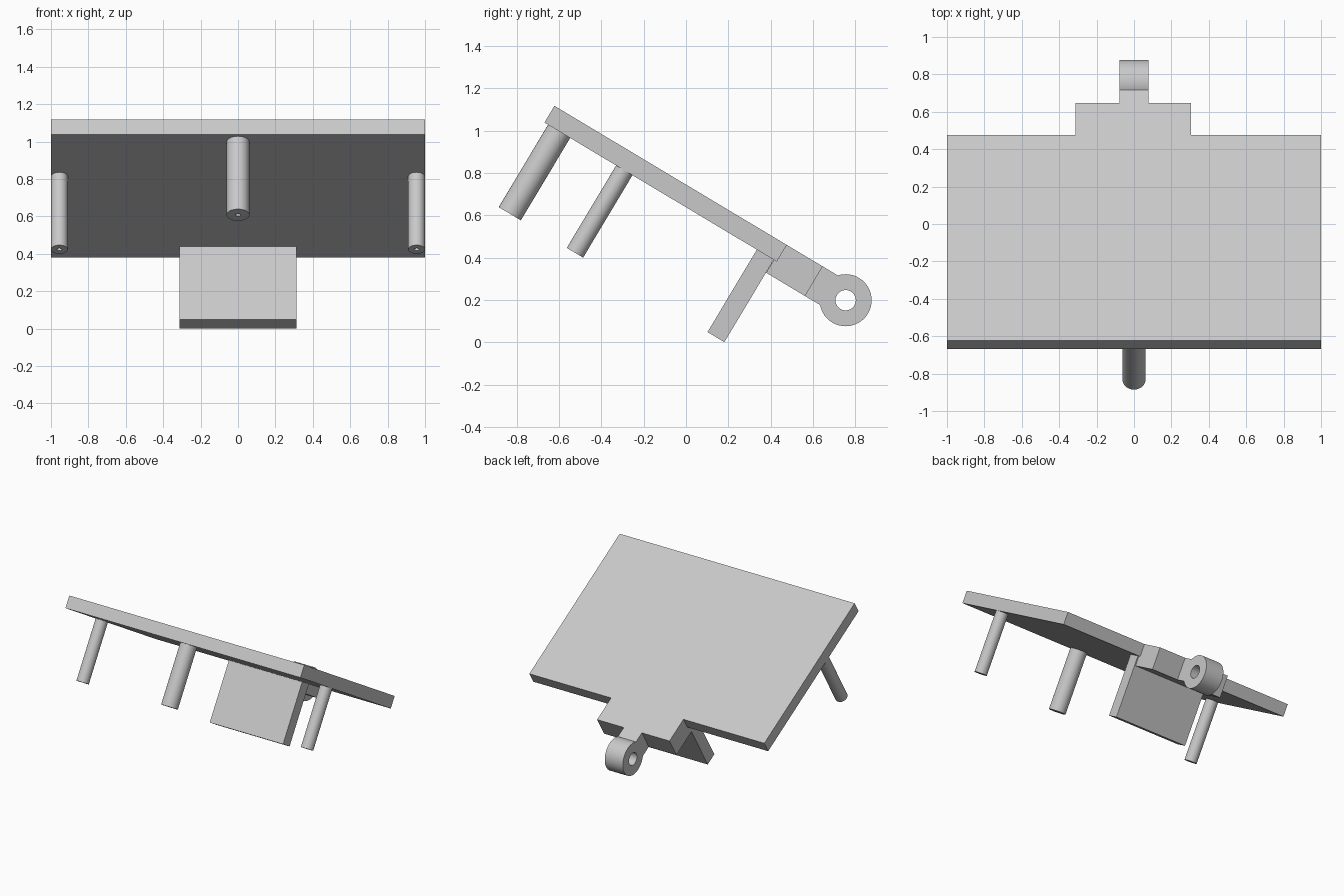
import bpy, bmesh, math
from mathutils import Matrix, Vector

cube = bpy.data.objects.get("Cube")
if cube:
    bpy.data.objects.remove(cube, do_unlink=True)

grey = bpy.data.materials.new("light_grey")
grey.use_nodes = True
colour = (0.58, 0.58, 0.58, 1)
grey.diffuse_color = colour
grey.node_tree.nodes["Principled BSDF"].inputs["Base Color"].default_value = colour

# Everything is modelled flat, measured from the raised top edge, then tilted.
TILT = Matrix.Translation((0, -0.622, 1.118)) @ Matrix.Rotation(math.radians(-30.9), 4, 'X')
THICK = 0.092      # board thickness
LEG_END = -0.546   # depth of all the leg ends
BLOCK = 0.163      # hinge block thickness


def finish(bm, name, smooth=False):
    bmesh.ops.recalc_face_normals(bm, faces=bm.faces)
    bm.transform(TILT)
    mesh = bpy.data.meshes.new(name)
    bm.to_mesh(mesh)
    bm.free()
    mesh.materials.append(grey)
    obj = bpy.data.objects.new(name, mesh)
    bpy.context.collection.objects.link(obj)
    if smooth:
        bpy.ops.object.select_all(action='DESELECT')
        obj.select_set(True)
        bpy.context.view_layer.objects.active = obj
        bpy.ops.object.shade_smooth_by_angle(angle=math.radians(35))
    return obj


def box(name, low, high):
    low, high = Vector(low), Vector(high)
    bm = bmesh.new()
    bmesh.ops.create_cube(bm, size=1)
    bmesh.ops.scale(bm, vec=high - low, verts=bm.verts)
    bmesh.ops.translate(bm, vec=(low + high) / 2, verts=bm.verts)
    return finish(bm, name)


def lathe(name, profile, place, closed=False):
    """Spin (radius, height) points around z, then put them in place."""
    bm = bmesh.new()
    verts = [bm.verts.new((r, 0, h)) for r, h in profile]
    pairs = list(zip(verts, verts[1:]))
    if closed:
        pairs.append((verts[-1], verts[0]))
    edges = [bm.edges.new(p) for p in pairs]
    bmesh.ops.spin(bm, geom=verts + edges, cent=(0, 0, 0), axis=(0, 0, 1),
                   angle=math.tau, steps=48, use_duplicate=False)
    bmesh.ops.remove_doubles(bm, verts=bm.verts, dist=0.0001)
    bm.transform(place)
    return finish(bm, name, smooth=True)


def pin(name, x, y, radius, hole=0.013):
    """Round leg with a small blind hole in its foot."""
    top, hole_top = -THICK, LEG_END + 0.2
    lathe(name, [(0, top), (radius, top), (radius, LEG_END), (hole, LEG_END),
                 (hole, hole_top), (0, hole_top)], Matrix.Translation((x, y, 0)))


# Board and its legs
box("board", (-1, 0, -THICK), (1, 1.28, 0))
box("panel_leg", (-0.312, 1.17, LEG_END), (0.312, 1.263, -THICK))
pin("front_leg", 0, 0.081, 0.061)
for side, sign in (("left", 1), ("right", -1)):
    pin(side + "_leg", sign * 0.955, 0.44, 0.045)

# Hinge block, arm and eye
box("hinge_block", (-0.312, 1.264, -BLOCK), (0.304, 1.478, 0))
box("hinge_arm", (-0.077, 1.478, -BLOCK), (0.077, 1.561, 0))
eye = Matrix.Translation((0, 1.653, -BLOCK / 2)) @ Matrix.Rotation(math.pi / 2, 4, 'Y')
lathe("hinge_eye", [(0.048, -0.077), (0.123, -0.077), (0.123, 0.077), (0.048, 0.077)],
      eye, closed=True)
